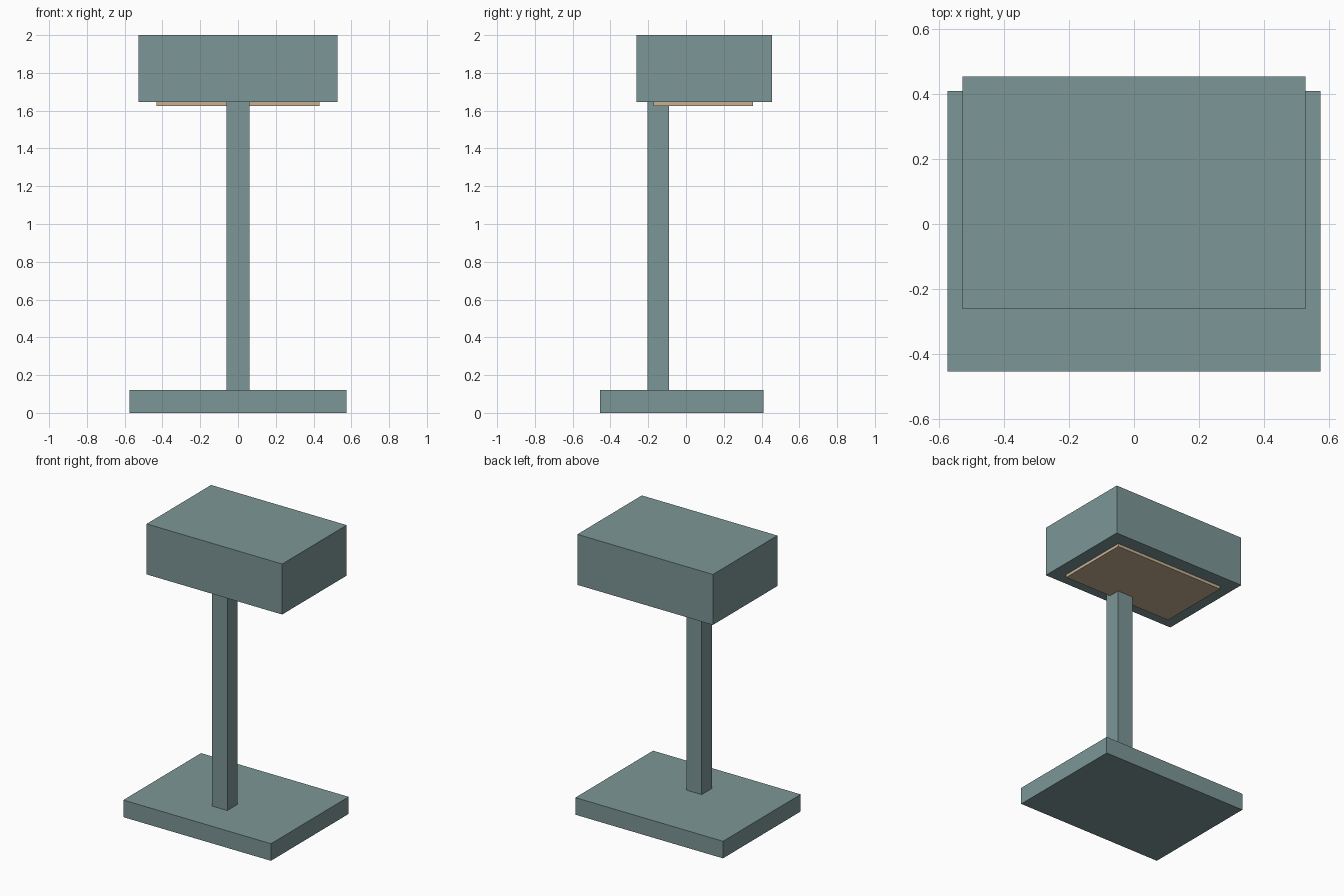
import bpy

# Remove the default object
cube = bpy.data.objects.get("Cube")
if cube:
    bpy.data.objects.remove(cube, do_unlink=True)


def make_material(name, rgb):
    mat = bpy.data.materials.new(name)
    mat.use_nodes = True
    mat.diffuse_color = (*rgb, 1)
    mat.node_tree.nodes["Principled BSDF"].inputs["Base Color"].default_value = (*rgb, 1)
    return mat


def box(name, low, high, mat):
    """Add a box spanning two opposite corners."""
    centre = [(a + b) / 2 for a, b in zip(low, high)]
    bpy.ops.mesh.primitive_cube_add(size=1, location=centre)
    obj = bpy.context.object
    obj.name = obj.data.name = name
    obj.scale = [b - a for a, b in zip(low, high)]
    bpy.ops.object.transform_apply(location=False, rotation=False, scale=True)
    obj.data.materials.append(mat)
    return obj


teal = make_material("grey teal", (0.202, 0.305, 0.305))
tan = make_material("warm tan", (0.57, 0.434, 0.287))

# Foot slab, upright post set towards the front, and overhanging head
box("base", (-0.574, -0.454, 0), (0.574, 0.409, 0.12), teal)
box("post", (-0.06, -0.204, 0.12), (0.06, -0.089, 1.645), teal)
box("lamp_head", (-0.527, -0.262, 1.645), (0.527, 0.454, 2.0), teal)

# Thin light panel under the head
box("light_panel", (-0.431, -0.171, 1.624), (0.431, 0.355, 1.645), tan)
